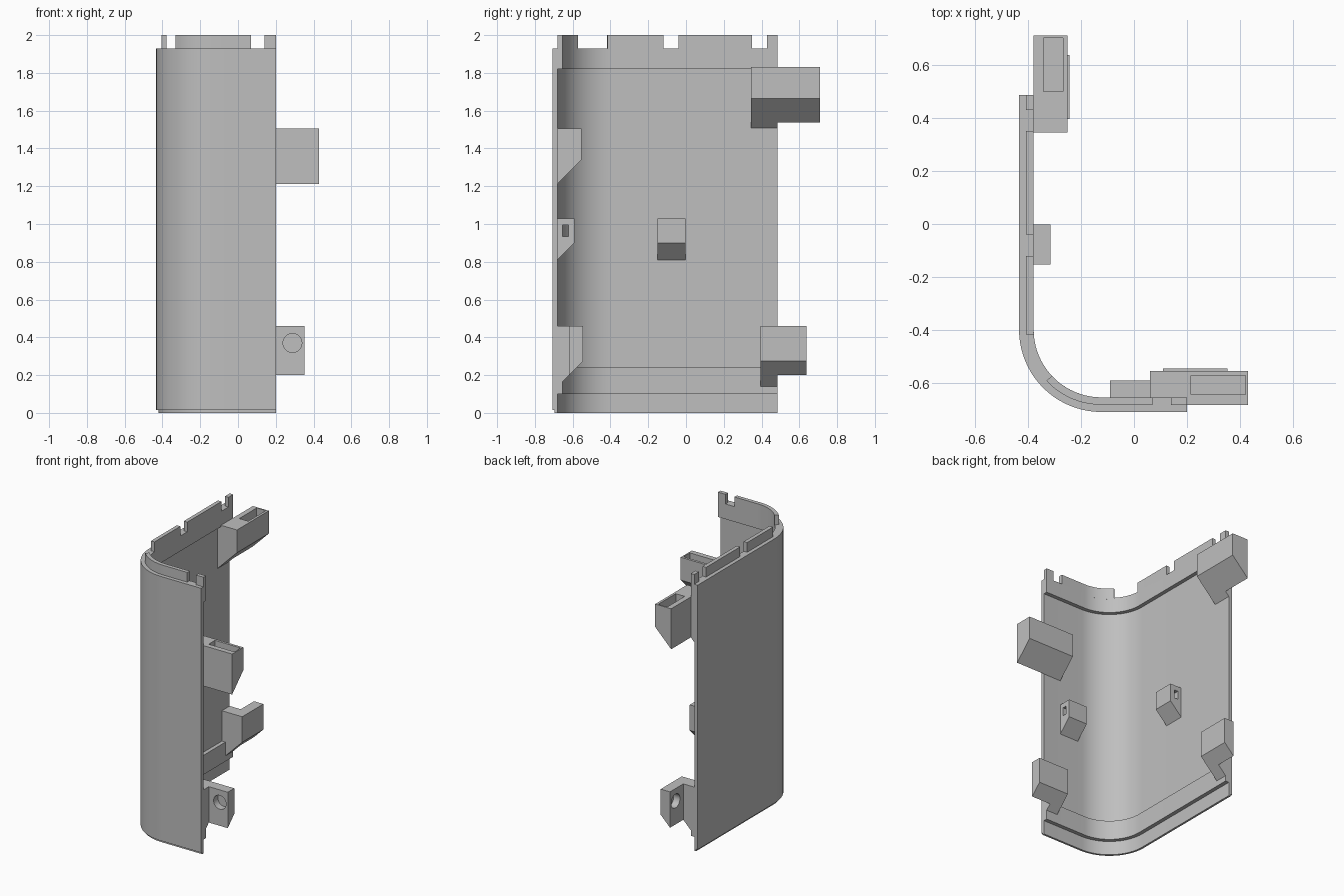
import bpy, bmesh, math

cube = bpy.data.objects.get("Cube")
if cube:
    bpy.data.objects.remove(cube, do_unlink=True)

grey = bpy.data.materials.new("plain grey")
grey.use_nodes = True
GREY = (0.52, 0.52, 0.52, 1)
grey.diffuse_color = GREY
grey.node_tree.nodes["Principled BSDF"].inputs["Base Color"].default_value = GREY

XO, YO = -0.433, -0.708        # outer faces of the two wall legs
XE, YE = 0.20, 0.485           # free ends of the front and side legs
R = 0.31                       # outer corner radius
SKIN, LIP = 0.027, 0.055       # thin wall and thickened band depths


def loft(name, rings):
    """Solid through matching closed rings of points, with end caps."""
    bm = bmesh.new()
    loops = [[bm.verts.new(p) for p in ring] for ring in rings]
    for a, b in zip(loops, loops[1:]):
        for i in range(len(a)):
            j = (i + 1) % len(a)
            bm.faces.new((a[i], a[j], b[j], b[i]))
    bm.faces.new(loops[0])
    bm.faces.new(loops[-1])
    bmesh.ops.recalc_face_normals(bm, faces=bm.faces)
    mesh = bpy.data.meshes.new(name)
    bm.to_mesh(mesh)
    bm.free()
    mesh.materials.append(grey)
    obj = bpy.data.objects.new(name, mesh)
    bpy.context.collection.objects.link(obj)
    return obj


# Stations along the wall: side leg, rounded corner, front leg
def side(y):
    return lambda d: (XO + d, y)


def front(x):
    return lambda d: (x, YO + d)


def corner(deg):
    a = math.radians(deg)
    return lambda d: (XO + R - (R - d) * math.cos(a), YO + R - (R - d) * math.sin(a))


def arc(start, stop, count):
    return [corner(start + (stop - start) * i / count) for i in range(count + 1)]


def sweep(name, section, stations):
    return loft(name, [[(*s(d), z) for d, z in section] for s in stations])


def smooth(obj):
    bpy.ops.object.select_all(action="DESELECT")
    obj.select_set(True)
    bpy.context.view_layer.objects.active = obj
    bpy.ops.object.shade_smooth_by_angle(angle=math.radians(30))


def box(d0, d1, z0, z1):
    return [(d0, z0), (d1, z0), (d1, z1), (d0, z1)]


def cut(obj, cutter):
    cutter.hide_render = True
    cutter.hide_viewport = True
    cutter.display_type = "WIRE"
    mod = obj.modifiers.new("cut", "BOOLEAN")
    mod.object = cutter
    mod.solver = "EXACT"
    bpy.context.view_layer.update()
    deps = bpy.context.evaluated_depsgraph_get()
    mesh = bpy.data.meshes.new_from_object(obj.evaluated_get(deps))
    obj.modifiers.clear()
    obj.data = mesh
    bpy.data.objects.remove(cutter, do_unlink=True)


# Curved wall with thick bands near both ends and a small foot step
wall_section = [(0.012, 0), (SKIN, 0), (SKIN, 0.1), (LIP, 0.1), (LIP, 0.24),
                (SKIN, 0.24), (SKIN, 1.82), (LIP, 1.82), (LIP, 1.93),
                (0, 1.93), (0, 0.015), (0.012, 0.015)]
smooth(sweep("corner_wall", wall_section, [side(YE)] + arc(0, 90, 20) + [front(XE)]))

# Locating tabs along the top edge
tab_section = box(SKIN, LIP, 1.92, 2.0)
tabs = {
    "side_end_tab": [side(YE), side(0.43)],
    "side_back_tab": [side(0.35), side(-0.04)],
    "side_front_tab": [side(-0.12), side(YO + R), corner(4)],
    "corner_tab": arc(43, 90, 10) + [front(0.07)],
    "front_end_tab": [front(0.14), front(XE)],
}
for name, stations in tabs.items():
    smooth(sweep(name, tab_section, stations))


def wedge(depth, shallow, top, knee):
    """Bracket profile: square above, 45 degree slope beneath."""
    low = knee - (depth - shallow)
    return [(shallow, low), (depth, knee), (depth, top), (shallow, top)]


# Both legs carry the same set: leg, station, end, pocket depth, hook depth, ledge top
legs = (("side", side, YE, 0.183, LIP, 0.19, 0.115, 1.83, 0.225),
        ("front", front, XE, 0.155, SKIN, 0.163, 0.088, 1.505, 0.23))
for leg, at, end, up_d, up_s, low_d, low_s, top, reach in legs:
    # Upper socket bracket, overhanging the free end
    knee = top - 0.165
    sweep(leg + "_socket_root", wedge(up_d, SKIN - 0.003, top, knee),
          [at(end - 0.14), at(end)])
    socket = sweep(leg + "_socket", wedge(up_d, up_s, top, knee),
                   [at(end), at(end + reach)])
    pocket = sweep("pocket_cutter", box(up_d - 0.09, up_d - 0.018, top - 0.14, top + 0.1),
                   [at(end + 0.015), at(end + reach - 0.01)])
    cut(socket, pocket)

    # Lower hook bracket with a blind round hole in its outward face
    sweep(leg + "_hook_root", wedge(low_d, SKIN - 0.003, 0.46, 0.275),
          [at(end - 0.09), at(end)])
    hook = sweep(leg + "_hook", wedge(low_d, low_s, 0.46, 0.275),
                 [at(end), at(end + 0.152)])
    circle = [(0.05 * math.cos(math.tau * i / 32), 0.05 * math.sin(math.tau * i / 32))
              for i in range(32)]
    drill = loft("hole_cutter", [[(*at(end + 0.088 + u)(d), 0.37 + v) for u, v in circle]
                                 for d in (low_s - 0.1, low_s + 0.05)])
    cut(hook, drill)
    smooth(hook)

# Small middle lugs, each with a slot running along the wall
for leg, at, start in (("side", side, -0.152), ("front", front, -0.09)):
    lug = sweep(leg + "_lug", wedge(0.118, SKIN - 0.003, 1.03, 0.9),
                [at(start), at(start + 0.15)])
    slot = sweep("slot_cutter", box(0.055, 0.085, 0.935, 0.995),
                 [at(start - 0.1), at(start + 0.25)])
    cut(lug, slot)
